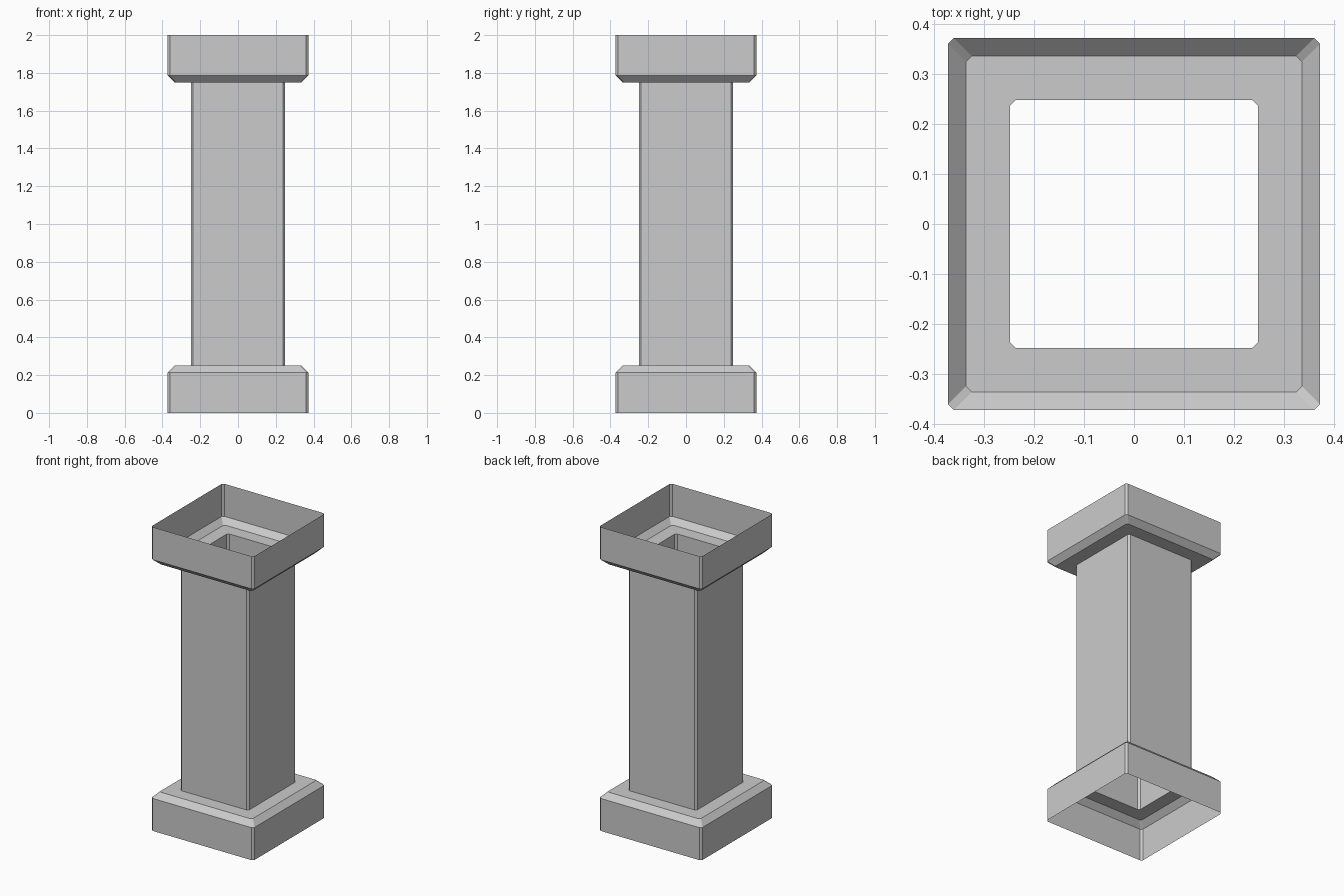
import bpy, bmesh

if "Cube" in bpy.data.objects:
    bpy.data.objects.remove(bpy.data.objects["Cube"])

CHAMFER = 0.012


def ring(bm, half, z):
    """Square outline with clipped corners, counter-clockwise."""
    a, b = half, half - CHAMFER
    outline = [(a, -b), (a, b), (b, a), (-b, a), (-a, b), (-a, -b), (-b, -a), (b, -a)]
    return [bm.verts.new((x, y, z)) for x, y in outline]


def shell(name, profile):
    """Open shell joining square rings given as (half width, height), bottom to top."""
    bm = bmesh.new()
    rings = [ring(bm, half, z) for half, z in profile]
    for low, high in zip(rings, rings[1:]):
        for i in range(8):
            j = (i + 1) % 8
            bm.faces.new((low[i], low[j], high[j], high[i]))
    mesh = bpy.data.meshes.new(name)
    bm.to_mesh(mesh)
    bm.free()
    obj = bpy.data.objects.new(name, mesh)
    bpy.context.collection.objects.link(obj)
    return obj


# Base: plinth wall, sloped edge, flat ledge in to the shaft
plinth = [(0.373, 0.0), (0.373, 0.214), (0.337, 0.25), (0.249, 0.25)]
shell("base", plinth)

# Capital: the base profile mirrored about mid height
shell("capital", [(half, 2 - z) for half, z in reversed(plinth)])

# Hollow shaft between them
shell("shaft", [(0.249, 0.25), (0.249, 1.75)])
